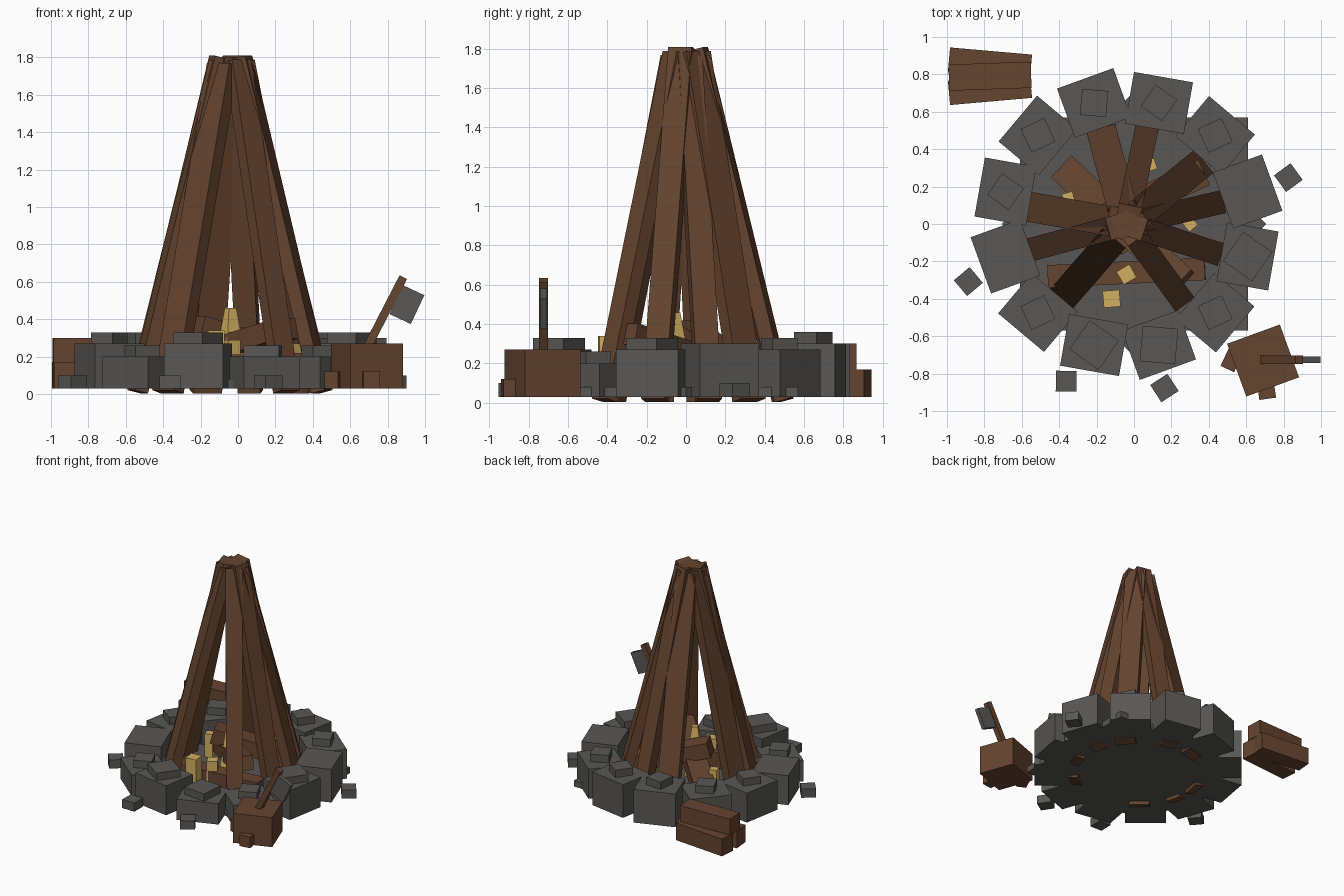
import bpy
from math import radians, sin, cos
from mathutils import Matrix, Vector

cube = bpy.data.objects.get("Cube")
if cube:
    bpy.data.objects.remove(cube, do_unlink=True)


def material(name, red, green, blue):
    mat = bpy.data.materials.new(name)
    mat.use_nodes = True
    colour = (red, green, blue, 1)
    mat.diffuse_color = colour
    mat.node_tree.nodes["Principled BSDF"].inputs["Base Color"].default_value = colour
    return mat


WOOD = material("brown_wood", 0.13, 0.058, 0.029)
STONE = material("grey_stone", 0.1, 0.097, 0.09)
FLAME = material("golden_flame", 0.64, 0.43, 0.12)

GROUND = 0.03
FLOOR = 0.08
CENTRE = Vector((-0.04, 0, 0))


def polar(radius, degrees, height=0.0):
    """Point around the vertical axis of the fire."""
    angle = radians(degrees)
    return CENTRE + Vector((radius * cos(angle), radius * sin(angle), height))


def box(name, matrix, width, depth, height, mat, taper=1.0):
    """Box placed by a matrix; taper scales its upper end."""
    bpy.ops.mesh.primitive_cube_add(size=1)
    part = bpy.context.object
    part.name = name
    for vert in part.data.vertices:
        scale = taper if vert.co.z > 0 else 1
        vert.co.x *= width * scale
        vert.co.y *= depth * scale
        vert.co.z *= height
    part.matrix_world = matrix
    part.data.materials.append(mat)


def block(name, place, bottom, top, width, depth, turn, mat, taper=1.0):
    """Upright block standing between two heights."""
    middle = Vector((place[0], place[1], (bottom + top) / 2))
    matrix = Matrix.Translation(middle) @ Matrix.Rotation(radians(turn), 4, "Z")
    box(name, matrix, width, depth, top - bottom, mat, taper)


def beam(name, start, end, width, thickness, mat):
    """Bar between two points, with its width kept level."""
    start, end = Vector(start), Vector(end)
    axis = (end - start).normalized()
    side = Vector((0, 0, 1)).cross(axis).normalized()
    matrix = Matrix((side, axis.cross(side), axis)).transposed().to_4x4()
    matrix.translation = (start + end) / 2
    box(name, matrix, width, thickness, (end - start).length, mat)


# Stone floor made of two crossed slabs
block("floor_slab", (0, 0), GROUND, FLOOR, 1.22, 1.14, 0, STONE)
block("floor_slab_turned", (0, 0), GROUND, FLOOR - 0.001, 1, 1, 45, STONE)

# Ring of stones, counter-clockwise, most of them with a smaller stone on top
LOW, MIDDLE, TALL = 0.2, 0.27, 0.3
BARE, SMALL, LARGE = None, 0.14, 0.19
ring = [
    (TALL, BARE), (MIDDLE, SMALL), (TALL, SMALL), (TALL, SMALL),
    (MIDDLE, SMALL), (MIDDLE, SMALL), (MIDDLE, BARE), (LOW, SMALL),
    (MIDDLE, LARGE), (LOW, LARGE), (LOW, SMALL), (MIDDLE, LARGE),
]
for index, (top, topping) in enumerate(ring):
    angle = 15 + 30 * index
    spot = polar(0.67, angle)
    block("ring_stone", spot, GROUND, top, 0.28, 0.32, angle + 5, STONE)
    if topping:
        block("topping_stone", spot, top, top + 0.06, topping, topping, angle - 20, STONE)

# Loose stones on the ground
for angle in (16, 200, 249, 283):
    block("loose_stone", polar(0.9, angle), GROUND, 0.1, 0.11, 0.11, angle + 20, STONE)

# Tall beams leaning together at the peak
WIDE, NARROW = 0.16, 0.125
beams = [
    (13, NARROW), (39, WIDE), (78, NARROW), (105, WIDE), (170, WIDE),
    (195, NARROW), (229, WIDE), (306, NARROW), (342, NARROW),
]
for index, (angle, width) in enumerate(beams):
    top = 1.76 + 0.02 * (index % 3)
    beam("leaning_beam", polar(0.51, angle, 0.012), polar(0.065, angle, top),
         width, 0.075, WOOD)
block("peak_core", CENTRE, 1.7, 1.8, 0.13, 0.13, 25, WOOD)

# Crossed logs in the hearth
beam("fire_log", (-0.38, 0.3, 0.15), (0.26, -0.31, 0.35), 0.16, 0.11, WOOD)
beam("fire_log", (-0.46, -0.28, 0.14), (0.38, -0.24, 0.16), 0.12, 0.12, WOOD)
beam("fire_log", (-0.22, 0, 0.36), (0.36, 0.27, 0.18), 0.15, 0.12, WOOD)

# Flames: a tall one in the middle and short ones around it
block("centre_flame", (-0.04, -0.06), FLOOR, 0.46, 0.15, 0.15, 30, FLAME, 0.3)
block("front_flame", (-0.12, -0.4), FLOOR, 0.34, 0.09, 0.09, 5, FLAME)
block("inner_flame", (-0.04, -0.27), FLOOR, 0.29, 0.08, 0.08, 30, FLAME)
for angle in (0, 68, 156):
    block("side_flame", polar(0.34, angle), FLOOR, MIDDLE, 0.06, 0.06, angle + 40, FLAME)

# Stack of three logs
for side in (-1, 1):
    block("stacked_log", (-0.77, 0.79 + 0.07 * side), GROUND, 0.17, 0.44, 0.13,
          -5 * side, WOOD)
block("top_log", (-0.77, 0.79), 0.17, TALL, 0.44, 0.14, 2, WOOD)

# Chopping block with two chips
block("chopping_block", (0.69, -0.73), GROUND, MIDDLE, 0.3, 0.3, 20, WOOD)
block("side_chip", (0.52, -0.73), GROUND, 0.12, 0.08, 0.1, -25, WOOD)
block("front_chip", (0.71, -0.9), GROUND, 0.12, 0.09, 0.07, 8, WOOD)

# Axe stuck in the block
beam("axe_handle", (0.665, -0.725, LOW), (0.884, -0.725, 0.625), 0.045, 0.045, WOOD)
lean = Matrix.Translation((0.903, -0.725, 0.478)) @ Matrix.Rotation(radians(25), 4, "Y")
box("axe_head", lean, 0.126, 0.035, 0.17, STONE)
